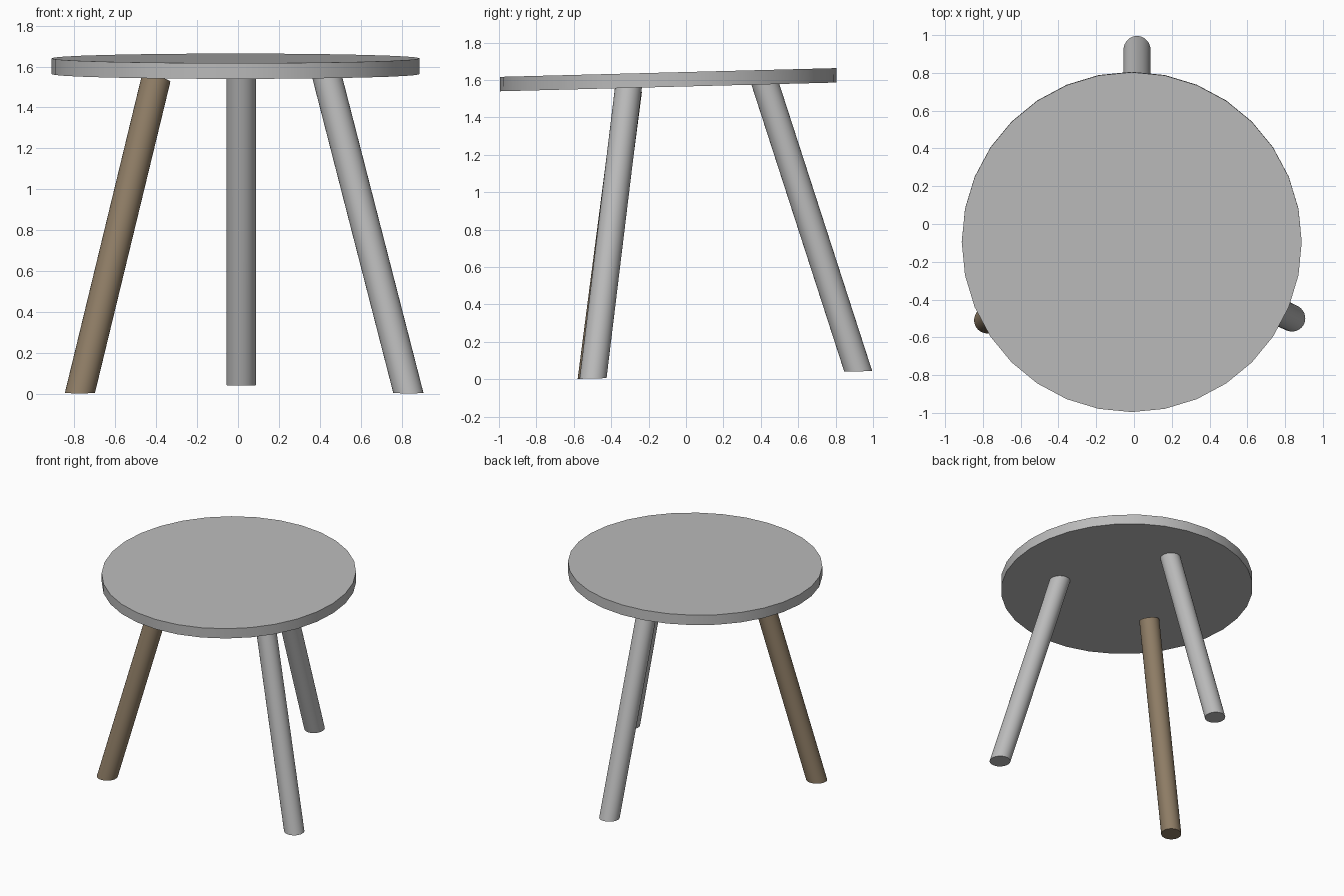
import bpy, bmesh, math
from mathutils import Vector, Matrix

if "Cube" in bpy.data.objects:
    bpy.data.objects.remove(bpy.data.objects["Cube"], do_unlink=True)

TILT = math.atan(0.026)                      # whole stool leans slightly forward
UP = Matrix.Rotation(TILT, 3, 'X') @ Vector((0, 0, 1))
LEG_RADIUS = 0.0715


def material(name, rgb):
    mat = bpy.data.materials.new(name)
    mat.use_nodes = True
    mat.diffuse_color = (*rgb, 1)
    mat.node_tree.nodes["Principled BSDF"].inputs["Base Color"].default_value = (*rgb, 1)
    return mat


def finish(bm, name, mat):
    bmesh.ops.recalc_face_normals(bm, faces=bm.faces)
    mesh = bpy.data.meshes.new(name)
    bm.to_mesh(mesh)
    bm.free()
    mesh.materials.append(mat)
    obj = bpy.data.objects.new(name, mesh)
    bpy.context.collection.objects.link(obj)
    bpy.ops.object.select_all(action='DESELECT')
    obj.select_set(True)
    bpy.context.view_layer.objects.active = obj
    bpy.ops.object.shade_smooth_by_angle(angle=math.radians(30))
    return obj


def leg(name, foot, top, mat, square_top=False, sides=32):
    """Round rod whose ends are mitred parallel to the seat, or cut square at the top."""
    foot, top = Vector(foot), Vector(top)
    axis = (top - foot).normalized()
    side = axis.cross(Vector((0, 1, 0))).normalized()
    other = axis.cross(side)
    bm = bmesh.new()
    rings = []
    for centre, normal in ((foot, UP), (top, axis if square_top else UP)):
        ring = []
        for i in range(sides):
            a = math.tau * i / sides
            offset = LEG_RADIUS * (math.cos(a) * side + math.sin(a) * other)
            slide = -offset.dot(normal) / axis.dot(normal)
            ring.append(bm.verts.new(centre + offset + slide * axis))
        rings.append(ring)
        bm.faces.new(ring)
    for i in range(sides):
        j = (i + 1) % sides
        bm.faces.new((rings[0][i], rings[0][j], rings[1][j], rings[1][i]))
    return finish(bm, name, mat)


grey = material("light grey", (0.5, 0.5, 0.5))
brown = material("dull brown", (0.28, 0.21, 0.135))

# Seat disc
bm = bmesh.new()
bmesh.ops.create_cone(bm, cap_ends=True, segments=32, radius1=0.9, radius2=0.9, depth=0.077,
                      matrix=Matrix.Translation((-0.012, -0.095, 1.6015))
                      @ Matrix.Rotation(TILT, 4, 'X'))
finish(bm, "seat", grey)

# Splayed legs
leg("back_leg", (0.016, 0.921, 0.042), (0.016, 0.424, 1.578), grey)
leg("front_left_leg", (0.833, -0.497, 0.004), (0.433, -0.308, 1.56), grey)
leg("front_right_leg", (-0.773, -0.507, 0.004), (-0.4, -0.307, 1.543), brown, square_top=True)
